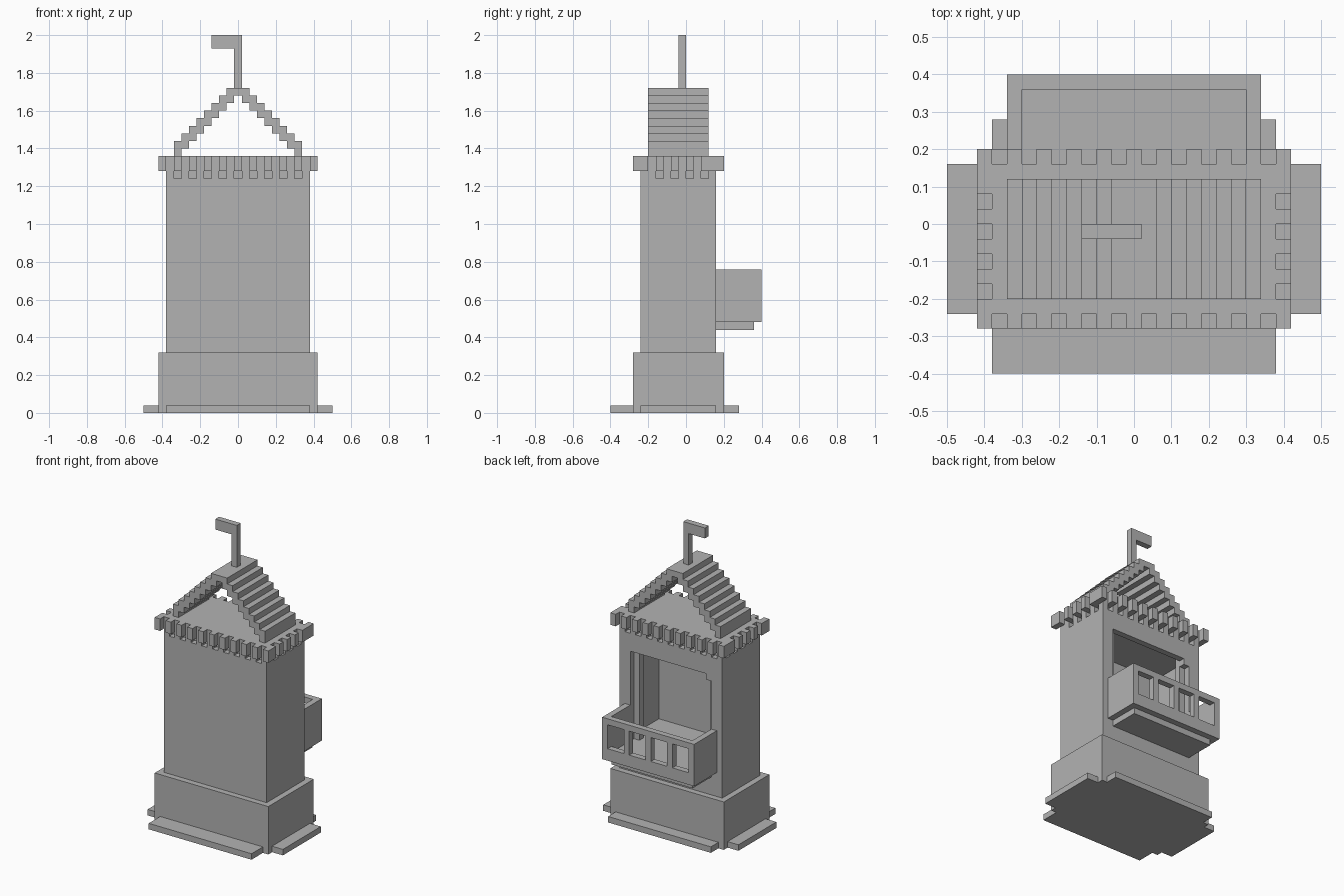
import bpy
import bmesh
from mathutils import Vector

cube = bpy.data.objects.get("Cube")
if cube:
    bpy.data.objects.remove(cube, do_unlink=True)

U = 0.04  # block size
stone = bpy.data.materials.new("grey_stone")
stone.use_nodes = True
GREY = (0.45, 0.45, 0.45, 1)
stone.diffuse_color = GREY
stone.node_tree.nodes["Principled BSDF"].inputs["Base Color"].default_value = GREY


def blocks(name, boxes):
    """One object out of boxes given as (x0, x1, y0, y1, z0, z1)."""
    bm = bmesh.new()
    for x0, x1, y0, y1, z0, z1 in boxes:
        low, high = Vector((x0, y0, z0)), Vector((x1, y1, z1))
        for v in bmesh.ops.create_cube(bm, size=1)["verts"]:
            v.co = (low + high) / 2 + v.co * (high - low)
    mesh = bpy.data.meshes.new(name)
    bm.to_mesh(mesh)
    bm.free()
    mesh.materials.append(stone)
    obj = bpy.data.objects.new(name, mesh)
    bpy.context.scene.collection.objects.link(obj)
    return obj


def wide(x, *rest):
    """Box centred on x = 0."""
    return (-x, x, *rest)


def pair(x0, x1, *rest):
    """Two boxes mirrored across x = 0."""
    return [(x0, x1, *rest), (-x1, -x0, *rest)]


# Base and steps
blocks("base_steps", [wide(0.5, -0.24, 0.16, 0, U), wide(0.38, -0.4, 0.28, 0, U)])
blocks("base", [wide(0.42, -0.28, 0.2, 0, 0.32)])

# Hollow shaft, open at the back
blocks("shaft_floor", [wide(0.38, -0.24, 0.16, 0.32, 0.52)])
blocks("shaft_front_wall", [wide(0.38, -0.24, -0.2, 0.52, 1.24)])
blocks("shaft_side_walls", pair(0.34, 0.38, -0.2, 0.16, 0.52, 1.24))
blocks("shaft_back_wall", pair(0.3, 0.34, 0.12, 0.16, 0.52, 1.24)
       + [wide(0.34, 0.12, 0.16, 1.12, 1.24), (-0.3, -0.26, 0.12, 0.16, 1.08, 1.12)])
blocks("door_posts", pair(0.26, 0.3, 0.08, 0.12, 0.52, 1.16))
blocks("shaft_ceiling", [wide(0.34, -0.2, 0.12, 1.16, 1.28)])

# Deck with a toothed rim and small recesses under the teeth
blocks("deck", [wide(0.38, -0.24, 0.16, 1.28, 1.36)])
teeth, fillers = [], []
for i in range(19):
    x = -0.38 + i * U
    for wall, rim in ((-0.24, -0.28), (0.12, 0.16)):
        if i % 2:
            teeth.append((x, x + U, rim, rim + U, 1.28, 1.36))
        else:
            fillers.append((x, x + U, wall, wall + U, 1.24, 1.28))
for j in range(10):
    y = -0.24 + j * U
    if j % 2 == 0 or j == 9:
        teeth += pair(0.38, 0.42, y, y + U, 1.28, 1.36)
    if j % 2 and j < 9:
        fillers += pair(0.34, 0.38, y, y + U, 1.24, 1.28)
for y in (-0.28, 0.16):
    teeth += pair(0.38, 0.42, y, y + U, 1.28, 1.36)
blocks("rim_teeth", teeth)
blocks("rim_wall", fillers)

# Stepped open roof
steps = []
for i in range(8):
    x, z = 0.3 - i * U, 1.36 + i * U
    steps += pair(x, x + U, -0.2, 0.12, z, z + 2 * U)
blocks("roof_steps", steps)
blocks("roof_ridge", [wide(0.02, -0.2, 0.12, 1.68, 1.72)])

# Flag
blocks("flag_pole", [wide(0.02, -0.04, 0, 1.72, 2)])
blocks("flag", [(-0.14, -0.02, -0.04, 0, 1.93, 2)])

# Balcony with four openings in its back rail
blocks("balcony_support", [wide(0.3, 0.16, 0.36, 0.44, 0.48)])
blocks("balcony_floor", [wide(0.34, 0.16, 0.4, 0.48, 0.52)])
blocks("balcony_sides", pair(0.3, 0.34, 0.16, 0.4, 0.52, 0.76))
rail = [wide(0.3, 0.36, 0.4, 0.52, 0.56), wide(0.3, 0.36, 0.4, 0.72, 0.76)]
for i in range(3):
    x = -0.18 + i * 4 * U
    rail.append((x, x + U, 0.36, 0.4, 0.56, 0.72))
blocks("balcony_rail", rail)
